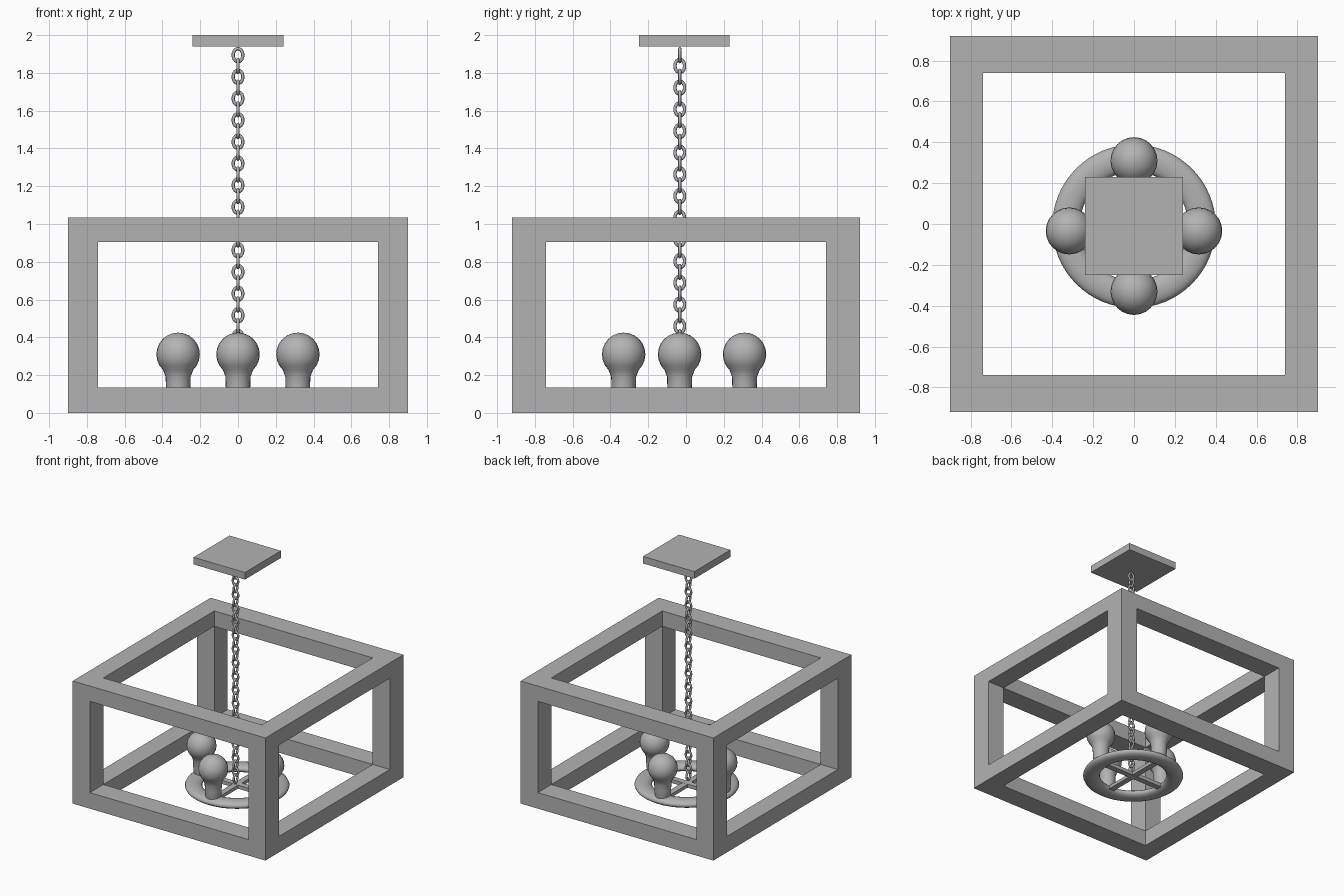
import bpy, bmesh, math
from mathutils import Vector

if "Cube" in bpy.data.objects:
    bpy.data.objects.remove(bpy.data.objects["Cube"])

grey = bpy.data.materials.new("plain_grey")
grey.diffuse_color = (0.45, 0.45, 0.45, 1)
grey.use_nodes = True
grey.node_tree.nodes["Principled BSDF"].inputs["Base Color"].default_value = grey.diffuse_color


def finish(name, bm, smooth=False):
    bmesh.ops.recalc_face_normals(bm, faces=bm.faces[:])
    me = bpy.data.meshes.new(name)
    bm.to_mesh(me)
    bm.free()
    me.materials.append(grey)
    ob = bpy.data.objects.new(name, me)
    bpy.context.collection.objects.link(ob)
    if smooth:
        bpy.ops.object.select_all(action='DESELECT')
        ob.select_set(True)
        bpy.context.view_layer.objects.active = ob
        bpy.ops.object.shade_smooth_by_angle(angle=math.radians(50))
    return ob


def box(name, lo, hi):
    bm = bmesh.new()
    bmesh.ops.create_cube(bm, size=1)
    lo, hi = Vector(lo), Vector(hi)
    for v in bm.verts:
        v.co = Vector([lo[i] + (v.co[i] + 0.5) * (hi[i] - lo[i]) for i in range(3)])
    return finish(name, bm)


def cut(ob, *cutters):
    bpy.context.view_layer.objects.active = ob
    for c in cutters:
        m = ob.modifiers.new("cut", 'BOOLEAN')
        m.operation, m.solver, m.object = 'DIFFERENCE', 'EXACT', c
        bpy.ops.object.modifier_apply(modifier=m.name)
        bpy.data.objects.remove(c)


def lathe(name, profile, segs, at, closed=False):
    # spin a (radius, height) profile round z; zero-radius ends become poles
    bm = bmesh.new()
    pts = [Vector((r, 0, z)) for r, z in profile]
    vs = [bm.verts.new(p) for p in pts]
    n = len(vs)
    es = [bm.edges.new((vs[i], vs[(i + 1) % n])) for i in range(n if closed else n - 1)]
    bmesh.ops.spin(bm, geom=vs + es, cent=(0, 0, 0), axis=(0, 0, 1),
                   angle=2 * math.pi, steps=segs, use_duplicate=False)
    bmesh.ops.remove_doubles(bm, verts=bm.verts[:], dist=0.0004)
    ob = finish(name, bm, True)
    ob.location = at
    return ob


# outer cage: bottom frame, then posts and top rails as one piece
I, X, Y, Z1, Z2, TOP = 0.74, 0.9, 0.92, 0.135, 0.905, 1.035
base = box("bottom_frame", (-X, -Y, 0), (X, Y, Z1))
cut(base, box("shaft", (-I, -I, -1), (I, I, 1)))
cage = box("posts_and_top_frame", (-X, -Y, Z1), (X, Y, TOP))
cut(cage, box("shaft", (-I, -I, -1), (I, I, 2)),
    box("side_opening", (-2, -I, -1), (2, I, Z2)),
    box("front_opening", (-I, -2, -1), (I, 2, Z2)))

# ceiling plate
box("ceiling_plate", (-0.24, -0.25, 1.94), (0.24, 0.23, 2.0))

# flattened ring that carries the bulbs
CY, RZ = -0.011, 0.05
ring = [(0.333 + 0.067 * math.cos(a), 0.033 * math.sin(a))
        for a in (2 * math.pi * i / 16 for i in range(16))]
lathe("bulb_ring", ring, 64, (0, CY, RZ), True)

# crossed spokes inside the ring
box("spoke_across", (-0.29, CY - 0.025, 0.035), (0.29, CY + 0.025, 0.065))
box("spoke_front_to_back", (-0.025, CY - 0.29, 0.036), (0.025, CY + 0.29, 0.064))

# four bulbs: neck plus round globe
bulb = [(0, 0.06), (0.056, 0.06), (0.062, 0.10), (0.065, 0.14), (0.066, 0.19)]
for i in range(10):
    a = math.radians(-46 + 136 * i / 9)
    bulb.append((0.115 * math.cos(a) if i < 9 else 0, 0.31 + 0.115 * math.sin(a)))
for name, x, y in (("left", -0.317, -0.034), ("right", 0.317, -0.034),
                   ("front", 0, -0.33), ("back", 0, 0.31)):
    lathe(name + "_bulb", bulb, 24, (x, y, 0))

# chain of interlocking oval links, every other one turned a quarter
for k in range(32):
    bm = bmesh.new()
    N, M, w = 20, 8, 0.0088
    rows = []
    for i in range(N):
        a = 2 * math.pi * i / N
        c = Vector((0.0255 * math.cos(a), 0, 0.0345 * math.sin(a)))
        out = Vector((math.cos(a) / 0.0255, 0, math.sin(a) / 0.0345)).normalized()
        rows.append([bm.verts.new(c + w * (math.cos(b) * out + math.sin(b) * Vector((0, 1, 0))))
                     for b in (2 * math.pi * j / M for j in range(M))])
    for i in range(N):
        for j in range(M):
            p, q = rows[i], rows[(i + 1) % N]
            bm.faces.new((p[j], q[j], q[(j + 1) % M], p[(j + 1) % M]))
    link = finish("chain_link_%02d" % k, bm, True)
    link.location = (0, -0.033, 1.894 - 0.0574 * k)
    link.rotation_euler.z = math.pi / 2 * (k % 2)
